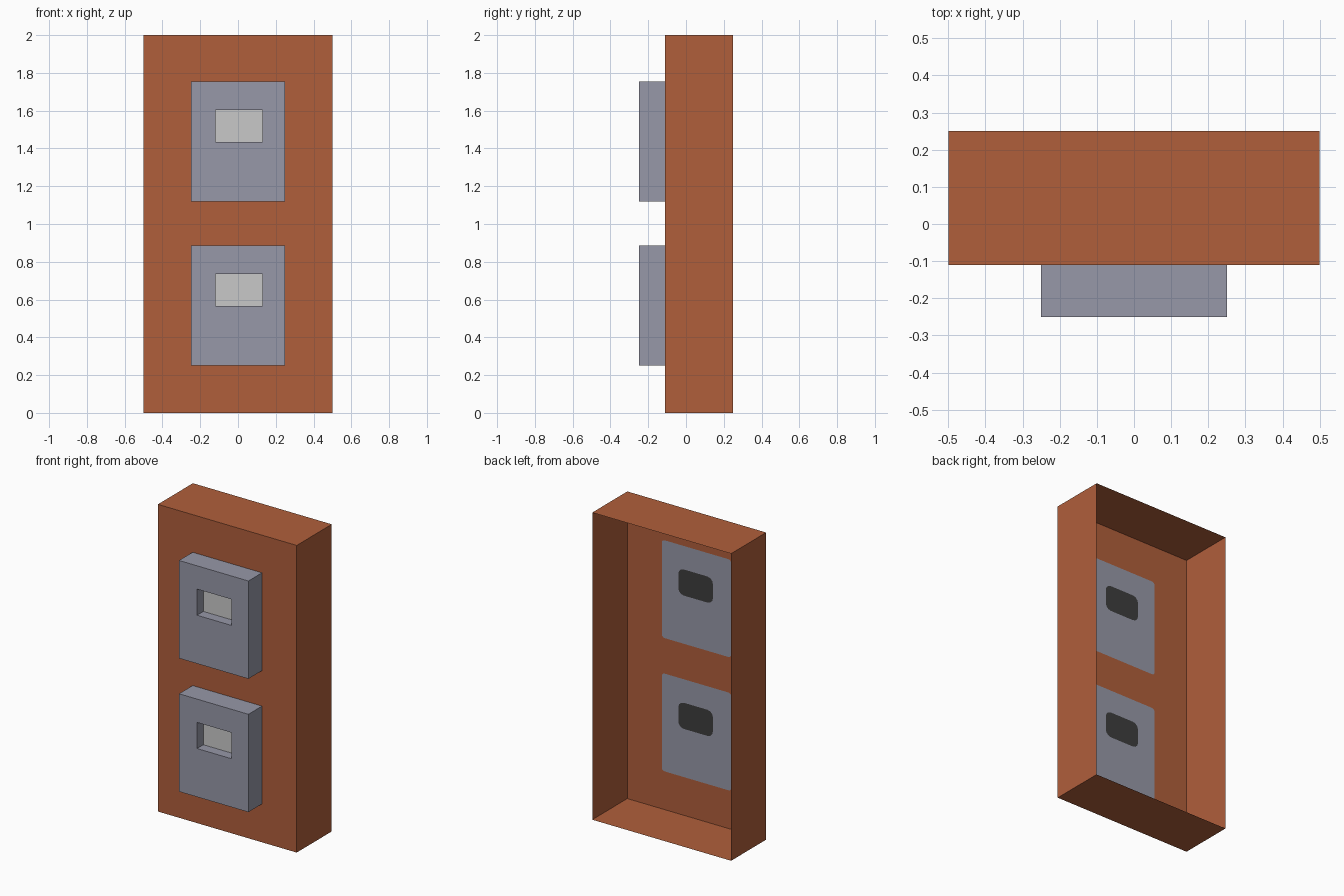
import bpy, bmesh, math

if "Cube" in bpy.data.objects:
    bpy.data.objects.remove(bpy.data.objects["Cube"])


def material(name, rgb):
    m = bpy.data.materials.new(name)
    m.diffuse_color = (*rgb, 1.0)
    m.use_nodes = True
    m.node_tree.nodes["Principled BSDF"].inputs["Base Color"].default_value = m.diffuse_color
    return m


RUST = material("rust orange", (0.434, 0.114, 0.044))
GREY = material("blue grey", (0.309, 0.316, 0.392))
PALE = material("pale grey", (0.584, 0.584, 0.584))
DARK = material("dark grey", (0.048, 0.048, 0.048))


def finish(name, bm, mats):
    mesh = bpy.data.meshes.new(name)
    bm.to_mesh(mesh)
    bm.free()
    for m in mats:
        mesh.materials.append(m)
    ob = bpy.data.objects.new(name, mesh)
    bpy.context.collection.objects.link(ob)
    return ob


def stepped_shell(name, rings, mats):
    """Bridge rectangles (x0, x1, z0, z1, y) in order, then cap the last one."""
    bm = bmesh.new()
    loops = [[bm.verts.new((x, y, z)) for x, z in
              ((x0, z0), (x1, z0), (x1, z1), (x0, z1))]
             for x0, x1, z0, z1, y in rings]
    for a, b in zip(loops, loops[1:]):
        for i in range(4):
            j = (i + 1) % 4
            bm.faces.new((a[i], a[j], b[j], b[i]))
    cap = bm.faces.new(loops[-1])
    cap.material_index = len(mats) - 1
    return finish(name, bm, mats)


def rear_plate(name, x0, x1, z0, z1, y, radius, mat):
    """Flat rounded rectangle facing the open back."""
    bm = bmesh.new()
    verts = []
    corners = ((x1 - radius, z1 - radius), (x0 + radius, z1 - radius),
               (x0 + radius, z0 + radius), (x1 - radius, z0 + radius))
    for k, (cx, cz) in enumerate(corners):
        for s in range(4):
            a = math.radians(90 * k + 30 * s)
            verts.append(bm.verts.new((cx + radius * math.cos(a), y,
                                       cz + radius * math.sin(a))))
    bm.faces.new(list(reversed(verts)))
    bm.normal_update()
    for f in bm.faces:
        if f.normal.y < 0:
            f.normal_flip()
    return finish(name, bm, [mat])


FRONT = -0.11

# Open-backed housing: four walls and the front panel
stepped_shell("housing", [(-0.5, 0.5, 0, 2, 0.25),
                          (-0.5, 0.5, 0, 2, FRONT)], [RUST])

# Two raised units, each with a recessed window
for label, z in (("lower", 0.25), ("upper", 1.118)):
    outer = (-0.25, 0.25, z, z + 0.637)
    window = (-0.12, 0.13, z + 0.315, z + 0.485)
    stepped_shell(label + "_unit", [(*outer, FRONT), (*outer, -0.25),
                                    (*window, -0.25), (*window, -0.185)],
                  [GREY, PALE])
    # Matching marks on the inside of the panel
    rear_plate(label + "_unit_back", *outer, FRONT + 0.002, 0.02, GREY)
    rear_plate(label + "_window_back", *window, FRONT + 0.004, 0.04, DARK)
